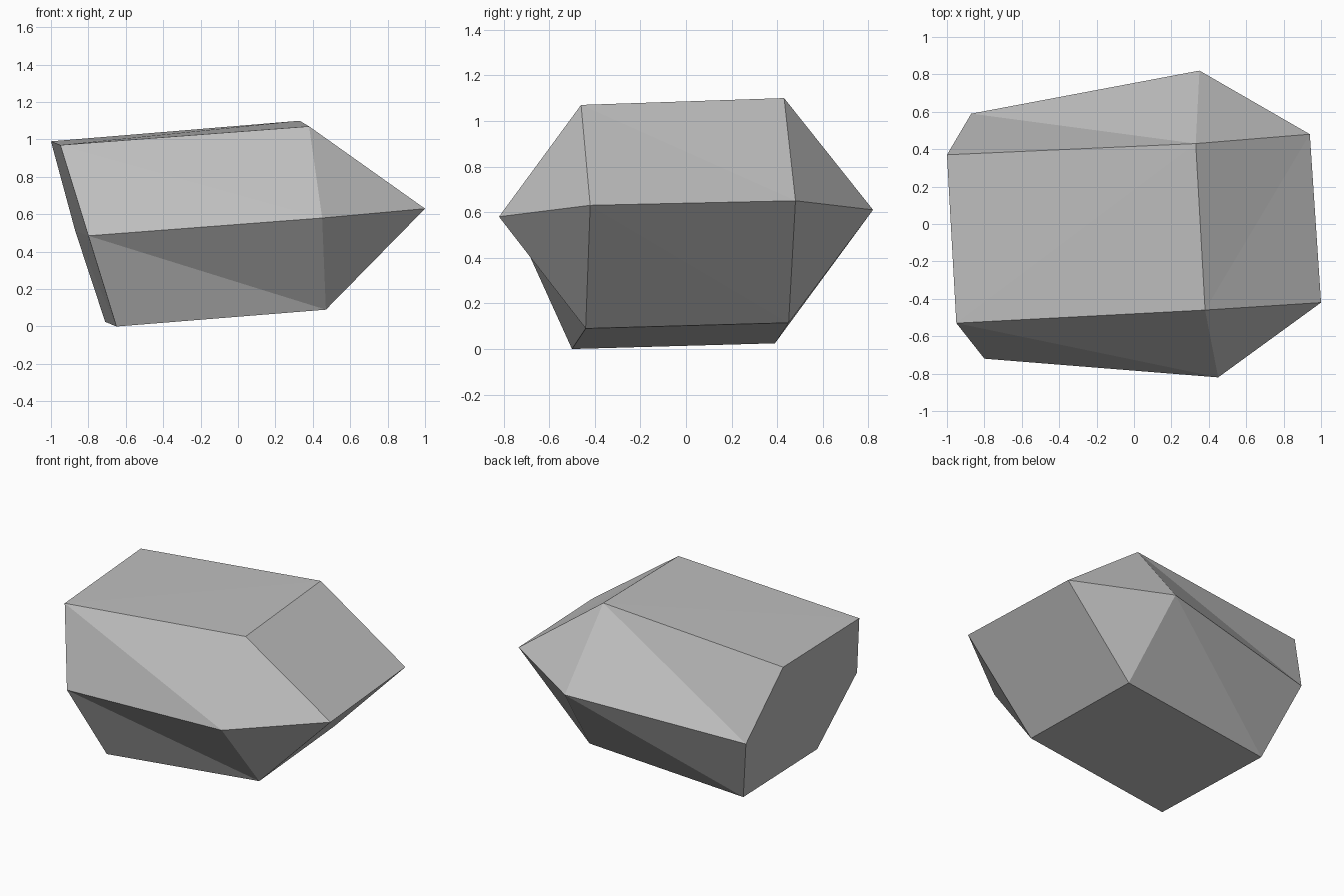
import bpy
import bmesh

cube = bpy.data.objects.get("Cube")
if cube:
    bpy.data.objects.remove(cube, do_unlink=True)

# Stone colour
grey = bpy.data.materials.new("stone_grey")
grey.use_nodes = True
colour = (0.52, 0.52, 0.52, 1)
grey.diffuse_color = colour
grey.node_tree.nodes["Principled BSDF"].inputs["Base Color"].default_value = colour

# Corners of the boulder, ring by ring
corners = {
    # top slab
    "A": (-1.0, 0.37, 0.99), "B": (0.33, 0.43, 1.10),
    "C": (0.38, -0.46, 1.07), "D": (-0.95, -0.53, 0.97),
    # wide waist
    "E": (0.35, 0.82, 0.61), "F": (0.94, 0.48, 0.65),
    "G": (1.0, -0.42, 0.63), "H": (0.45, -0.82, 0.58),
    "I": (-0.80, -0.72, 0.485), "J": (-0.87, 0.59, 0.51),
    # base slab
    "K": (0.47, -0.44, 0.09), "L": (0.42, 0.45, 0.115),
    "M": (-0.71, 0.39, 0.025), "N": (-0.65, -0.50, 0.0),
}

# Facets, each named by the corners around it
facets = (
    "ADB DCB "            # top
    "DIH DHC CHG "        # upper front
    "BFE BEJ BJA "        # upper back
    "CGF CFB "            # upper end
    "INK IKH HKG "        # lower front
    "EFL ELM EMJ "        # lower back
    "GKL GLF "            # lower end
    "ADI AIJ JIN JNM "    # sloping flat end
    "NMK MLK"             # underside
).split()

bm = bmesh.new()
verts = {name: bm.verts.new(co) for name, co in corners.items()}
for facet in facets:
    bm.faces.new([verts[name] for name in facet])
bmesh.ops.recalc_face_normals(bm, faces=bm.faces[:])

mesh = bpy.data.meshes.new("boulder")
bm.to_mesh(mesh)
bm.free()
mesh.materials.append(grey)
boulder = bpy.data.objects.new("boulder", mesh)
bpy.context.scene.collection.objects.link(boulder)
